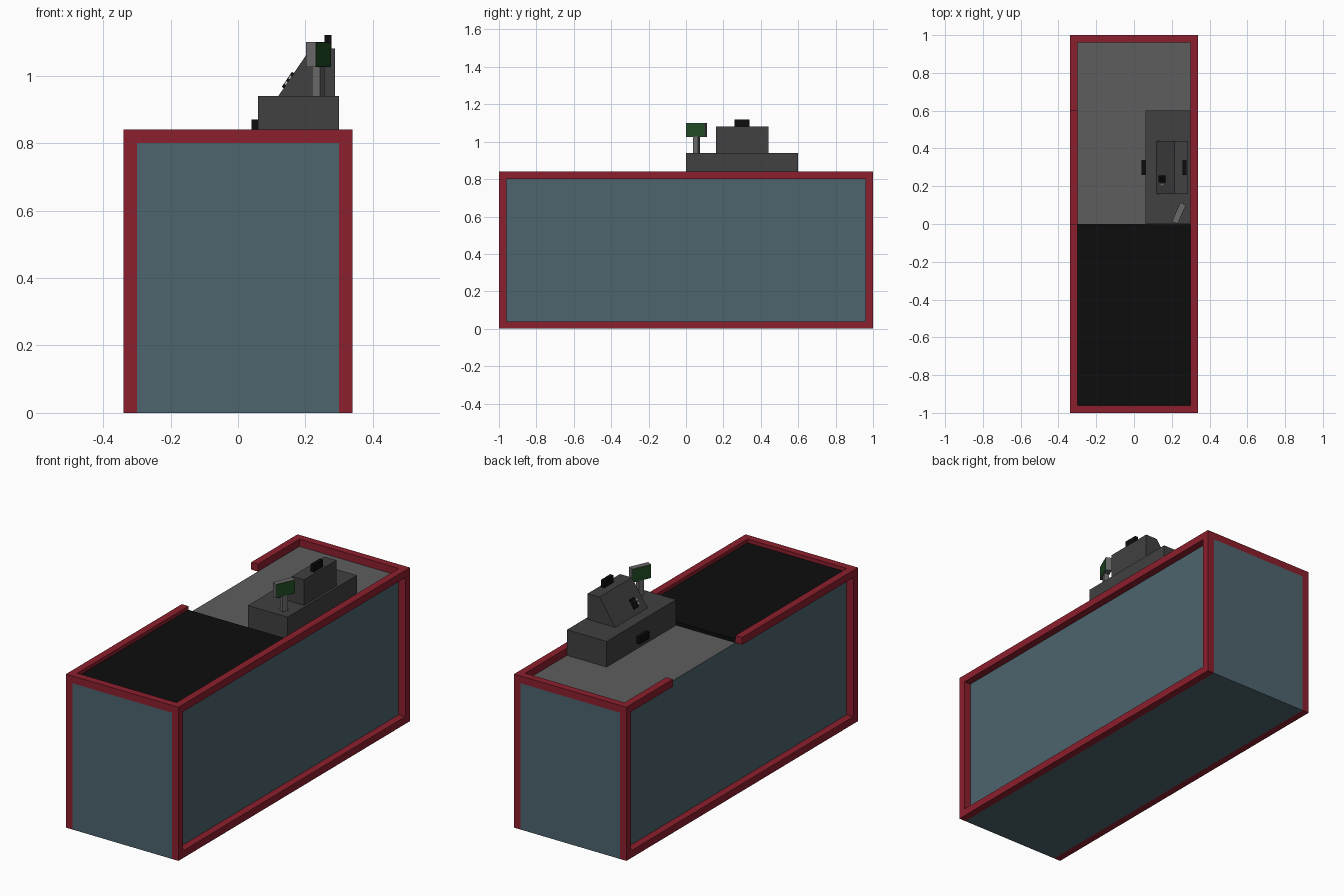
import bpy, bmesh, math
from mathutils import Matrix, Vector

if "Cube" in bpy.data.objects:
    bpy.data.objects.remove(bpy.data.objects["Cube"])


def material(name, rgb):
    m = bpy.data.materials.new(name)
    m.diffuse_color = (*rgb, 1)
    m.use_nodes = True
    m.node_tree.nodes["Principled BSDF"].inputs["Base Color"].default_value = m.diffuse_color
    return m


RED = material("red_trim", (0.26, 0.014, 0.026))
TEAL = material("teal_panel", (0.075, 0.13, 0.155))
DECK = material("deck_grey", (0.11, 0.11, 0.11))
DARK = material("dark_grey", (0.052, 0.052, 0.052))
BLACK = material("black", (0.004, 0.004, 0.004))
GREEN = material("screen_green", (0.015, 0.07, 0.018))
LIGHT = material("light_grey", (0.14, 0.14, 0.14))
WHITE = material("key_white", (0.6, 0.6, 0.6))


def finish(name, bm, mat, matrix=Matrix()):
    bmesh.ops.recalc_face_normals(bm, faces=bm.faces)
    me = bpy.data.meshes.new(name)
    bm.to_mesh(me)
    bm.free()
    me.materials.append(mat)
    ob = bpy.data.objects.new(name, me)
    ob.matrix_world = matrix
    bpy.context.collection.objects.link(ob)
    return ob


def box(name, x, y, z, mat, matrix=Matrix()):
    """Box from (min, max) ranges on each axis."""
    bm = bmesh.new()
    bmesh.ops.create_cube(bm, size=1)
    for v in bm.verts:
        v.co = [sum(r) / 2 + c * (r[1] - r[0]) for r, c in zip((x, y, z), v.co)]
    return finish(name, bm, mat, matrix)


# Counter body, with a grey deck on its top face
body = box("counter_body", (-0.3, 0.3), (-1, 1), (0, 0.8), TEAL)
body.data.materials.append(DECK)
for f in body.data.polygons:
    if f.normal.z > 0.9:
        f.material_index = 1

# Conveyor belt
box("conveyor_belt", (-0.3, 0.3), (-0.96, 0), (0.8, 0.82), BLACK)

# Red trim: corner posts, bottom rails, end rails, side rails (left one has a gap)
for sx, side in ((-1, "left"), (1, "right")):
    xr = sorted((sx * 0.3, sx * 0.34))
    for sy, end in ((-1, "front"), (1, "back")):
        box(f"{side}_{end}_post", xr, sorted((sy * 0.96, sy)), (0, 0.84), RED)
    box(f"{side}_bottom_rail", xr, (-0.96, 0.96), (0, 0.04), RED)
for sy, end in ((-1, "front"), (1, "back")):
    box(f"{end}_top_rail", (-0.3, 0.3), sorted((sy * 0.96, sy)), (0.8, 0.84), RED)
box("right_top_rail", (0.3, 0.34), (-0.96, 0.96), (0.8, 0.84), RED)
box("left_top_rail_front", (-0.34, -0.3), (-0.96, 0), (0.8, 0.84), RED)
box("left_top_rail_back", (-0.34, -0.3), (0.6, 0.96), (0.8, 0.84), RED)

# Cash register: drawer base, handle, sloped head, printer slot
box("register_base", (0.06, 0.3), (0, 0.6), (0.8, 0.94), DARK)
box("drawer_handle", (0.04, 0.06), (0.26, 0.34), (0.83, 0.87), BLACK)
bm = bmesh.new()
profile = [(0.12, 0.94), (0.215, 1.08), (0.287, 1.08), (0.287, 0.94)]
face = bm.faces.new([bm.verts.new((x, 0.16, z)) for x, z in profile])
ext = bmesh.ops.extrude_face_region(bm, geom=[face])["geom"]
bmesh.ops.translate(bm, vec=(0, 0.28, 0),
                    verts=[v for v in ext if isinstance(v, bmesh.types.BMVert)])
finish("register_head", bm, DARK)
box("receipt_slot", (0.257, 0.277), (0.26, 0.34), (1.08, 1.12), BLACK)

# Keypad on the slope: local x runs up the slope, local z points outwards
slope = Vector((0.095, 0, 0.14)).normalized()
normal = Vector((-slope.z, 0, slope.x))
pad = Matrix((slope, (0, 1, 0), normal)).transposed().to_4x4()
pad.translation = (0.1505, 0.235, 0.985)
for i in range(3):
    u = (i - 1) * 0.019
    box(f"key_bar_{i + 1}", (u - 0.008, u + 0.008), (-0.015, 0.022), (-0.002, 0.007), BLACK, pad)
for i, u in enumerate((-0.01, 0.01)):
    box(f"small_key_{i + 1}", (u - 0.006, u + 0.006), (-0.033, -0.021), (-0.002, 0.006), WHITE, pad)

# Customer display, turned on its post, with a screen on both faces
turn = Matrix.Translation((0.238, 0.057, 0)) @ Matrix.Rotation(math.radians(-24), 4, "Z")
box("display_post", (-0.013, 0.013), (-0.015, 0.015), (0.94, 1.03), LIGHT, turn)
box("display_case", (-0.015, 0.015), (-0.055, 0.055), (1.025, 1.1), LIGHT, turn)
for s, side in ((-1, "inner"), (1, "outer")):
    box(f"display_screen_{side}", sorted((s * 0.015, s * 0.017)),
        (-0.053, 0.053), (1.027, 1.098), GREEN, turn)
